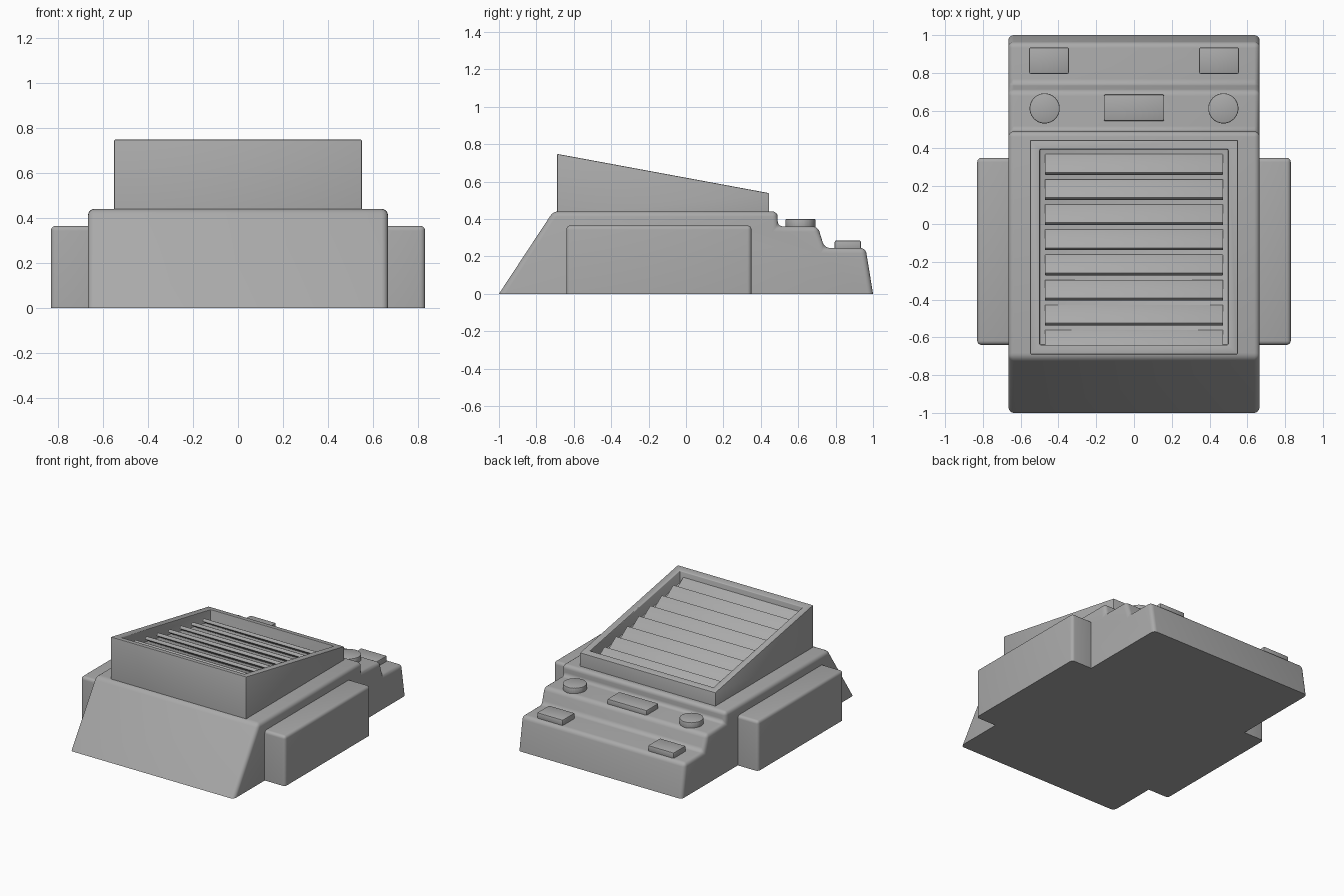
import bpy, bmesh, math
from mathutils import Matrix, Vector

cube = bpy.data.objects.get("Cube")
if cube:
    bpy.data.objects.remove(cube)

grey = bpy.data.materials.new("matte grey")
grey.use_nodes = True
grey.diffuse_color = (0.4, 0.4, 0.4, 1)
grey.node_tree.nodes["Principled BSDF"].inputs["Base Color"].default_value = (0.4, 0.4, 0.4, 1)


def finish(name, bm, bevel=0, segments=3, keep_base=None):
    """Round the edges (except those lying on keep_base) and make the object."""
    bmesh.ops.recalc_face_normals(bm, faces=bm.faces)
    if bevel:
        edges = [e for e in bm.edges if e.calc_face_angle(0) > 0.15 and not (
            keep_base is not None and all(abs(v.co.z - keep_base) < 1e-4 for v in e.verts))]
        bmesh.ops.bevel(bm, geom=edges, offset=bevel, segments=segments,
                        affect='EDGES', profile=0.5, clamp_overlap=True)
    mesh = bpy.data.meshes.new(name)
    bm.to_mesh(mesh)
    bm.free()
    mesh.materials.append(grey)
    obj = bpy.data.objects.new(name, mesh)
    bpy.context.collection.objects.link(obj)
    bpy.ops.object.select_all(action='DESELECT')
    obj.select_set(True)
    bpy.context.view_layer.objects.active = obj
    bpy.ops.object.shade_smooth_by_angle(angle=math.radians(35))
    return obj


def extrude_profile(profile, half_width):
    """Sweep a side profile of (y, z) points across x."""
    bm = bmesh.new()
    face = bm.faces.new([bm.verts.new((-half_width, y, z)) for y, z in profile])
    swept = bmesh.ops.extrude_face_region(bm, geom=[face])
    verts = [v for v in swept["geom"] if isinstance(v, bmesh.types.BMVert)]
    bmesh.ops.translate(bm, verts=verts, vec=(2 * half_width, 0, 0))
    return bm


def box(low, high):
    bm = bmesh.new()
    low, high = Vector(low), Vector(high)
    matrix = Matrix.Translation((low + high) / 2) @ Matrix.Diagonal((high - low).to_4d())
    bmesh.ops.create_cube(bm, size=1, matrix=matrix)
    return bm


# Stepped body
body = [(-1, 0), (-0.71, 0.44), (0.49, 0.44), (0.49, 0.36),
        (0.705, 0.36), (0.74, 0.245), (0.96, 0.245), (1, 0)]
finish("body", extrude_profile(body, 0.665), 0.028, 4, 0)

# Side pods
for side, name in ((1, "left_pod"), (-1, "right_pod")):
    xs = sorted((side * 0.6, side * 0.83))
    finish(name, box((xs[0], -0.64, 0), (xs[1], 0.35, 0.365)), 0.022, 4, 0)

# Sloped hood with an open top
FRONT, BACK, Z_FRONT, Z_BACK = -0.69, 0.445, 0.748, 0.538
SLOPE = (Z_BACK - Z_FRONT) / (BACK - FRONT)


def hood_z(y):
    return Z_FRONT + SLOPE * (y - FRONT)


bm = extrude_profile([(FRONT, 0.42), (FRONT, Z_FRONT), (BACK, Z_BACK), (BACK, 0.42)], 0.55)
bmesh.ops.recalc_face_normals(bm, faces=bm.faces)
top = max(bm.faces, key=lambda f: f.calc_center_median().z)
bmesh.ops.inset_region(bm, faces=[top], thickness=0.072)
sunk = bmesh.ops.extrude_face_region(bm, geom=[top])
bmesh.ops.translate(bm, vec=(0, 0, -0.09),
                    verts=[v for v in sunk["geom"] if isinstance(v, bmesh.types.BMVert)])
bmesh.ops.delete(bm, geom=[top], context='FACES')
finish("hood", bm, 0.006, 2, 0.42)

# Tilted louvre slats
for i in range(8):
    y = 0.36 - i * 0.133
    bm = box((-0.472, -0.06, -0.012), (0.472, 0.06, 0.012))
    tilt = Matrix.Rotation(math.radians(-35), 4, 'X')
    shift = Matrix.Translation((0, y - 0.045, hood_z(y) - 0.06))
    bm.transform(shift @ tilt)
    finish(f"slat_{i + 1}", bm, 0.004, 2)

# Controls on the two steps
finish("centre_button", box((-0.16, 0.545, 0.34), (0.16, 0.685, 0.395)), 0.008, 2)
for side, name in ((1, "left"), (-1, "right")):
    x = side * 0.45
    finish(f"{name}_button", box((x - 0.105, 0.795, 0.23), (x + 0.105, 0.935, 0.285)), 0.008, 2)
    bm = bmesh.new()
    bmesh.ops.create_cone(bm, cap_ends=True, segments=40, radius1=0.08, radius2=0.08, depth=0.06,
                          matrix=Matrix.Translation((side * 0.473, 0.612, 0.37)))
    finish(f"{name}_knob", bm, 0.008, 2)
